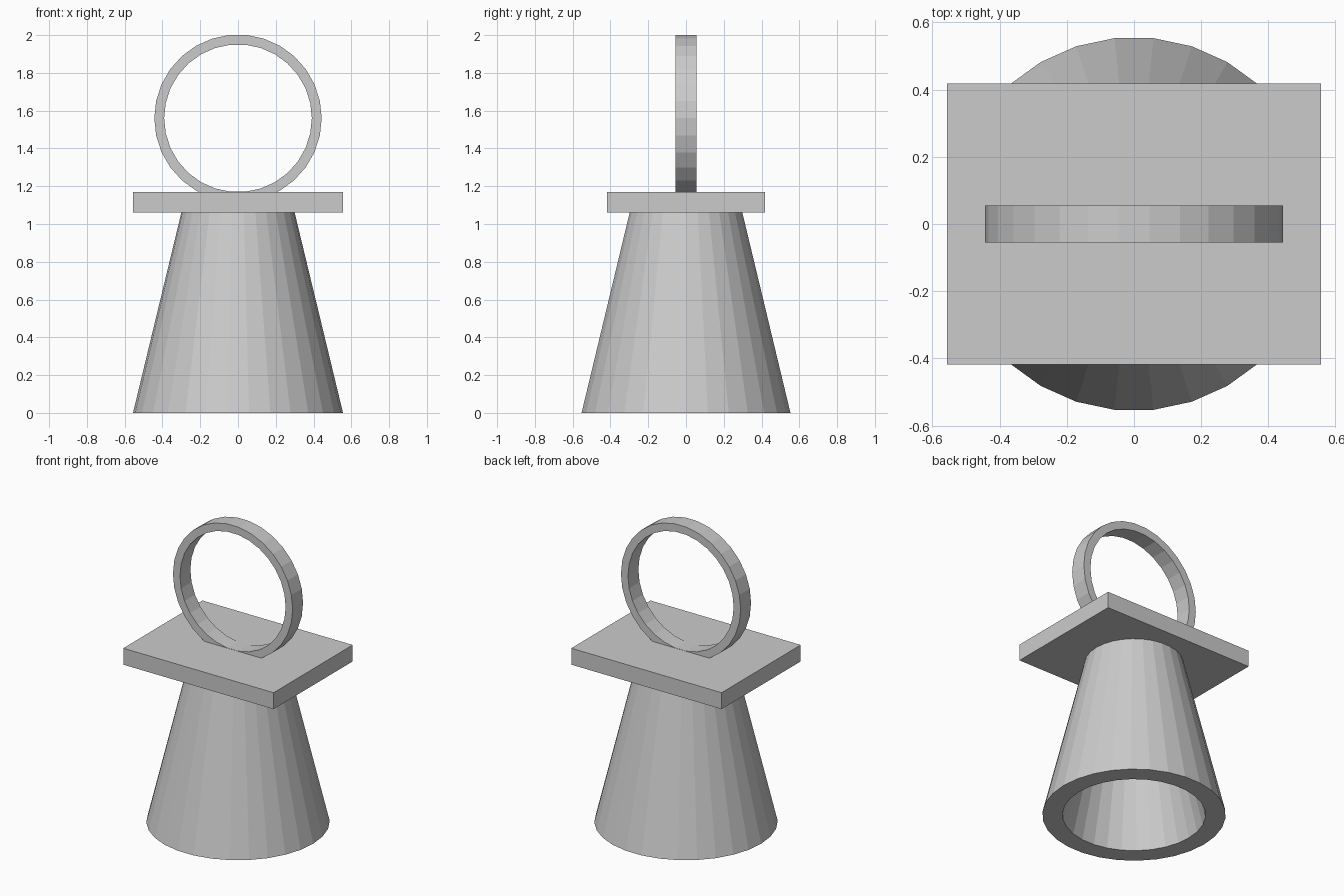
import bpy
import bmesh
from math import cos, sin, tau
from mathutils import Matrix

SIDES = 30

if "Cube" in bpy.data.objects:
    bpy.data.objects.remove(bpy.data.objects["Cube"], do_unlink=True)

# Single plain grey for every part
grey = bpy.data.materials.new("plain_grey")
grey.use_nodes = True
color = (0.6, 0.6, 0.6, 1)
grey.diffuse_color = color
grey.node_tree.nodes["Principled BSDF"].inputs["Base Color"].default_value = color


def finish(name, bm):
    bmesh.ops.recalc_face_normals(bm, faces=bm.faces)
    mesh = bpy.data.meshes.new(name)
    bm.to_mesh(mesh)
    bm.free()
    mesh.materials.append(grey)
    obj = bpy.data.objects.new(name, mesh)
    bpy.context.collection.objects.link(obj)
    return obj


def tube(name, profile):
    """Sweep a closed (radius, height) profile around the z axis."""
    bm = bmesh.new()
    rings = []
    for i in range(SIDES):
        a = tau * i / SIDES
        rings.append([bm.verts.new((r * cos(a), r * sin(a), h)) for r, h in profile])
    n = len(profile)
    for i, ring in enumerate(rings):
        after = rings[(i + 1) % SIDES]
        for j in range(n):
            k = (j + 1) % n
            bm.faces.new((ring[j], after[j], after[k], ring[k]))
    return finish(name, bm)


# Hollow tapered base
tube("cone_base", [(0.556, 0), (0.3, 1.06), (0.178, 1.06), (0.434, 0)])

# Flat rectangular plate
bm = bmesh.new()
bmesh.ops.create_cube(bm, size=1, matrix=Matrix.Translation((0, 0, 1.115))
                      @ Matrix.Diagonal((1.112, 0.836, 0.11, 1)))
finish("top_plate", bm)

# Upright ring, sunk into the plate
ring = tube("upright_ring", [(0.443, -0.055), (0.443, 0.055),
                             (0.391, 0.055), (0.391, -0.055)])
ring.data.transform(Matrix.Translation((0, 0, 1.56)) @ Matrix.Rotation(tau / 4, 4, "X"))
